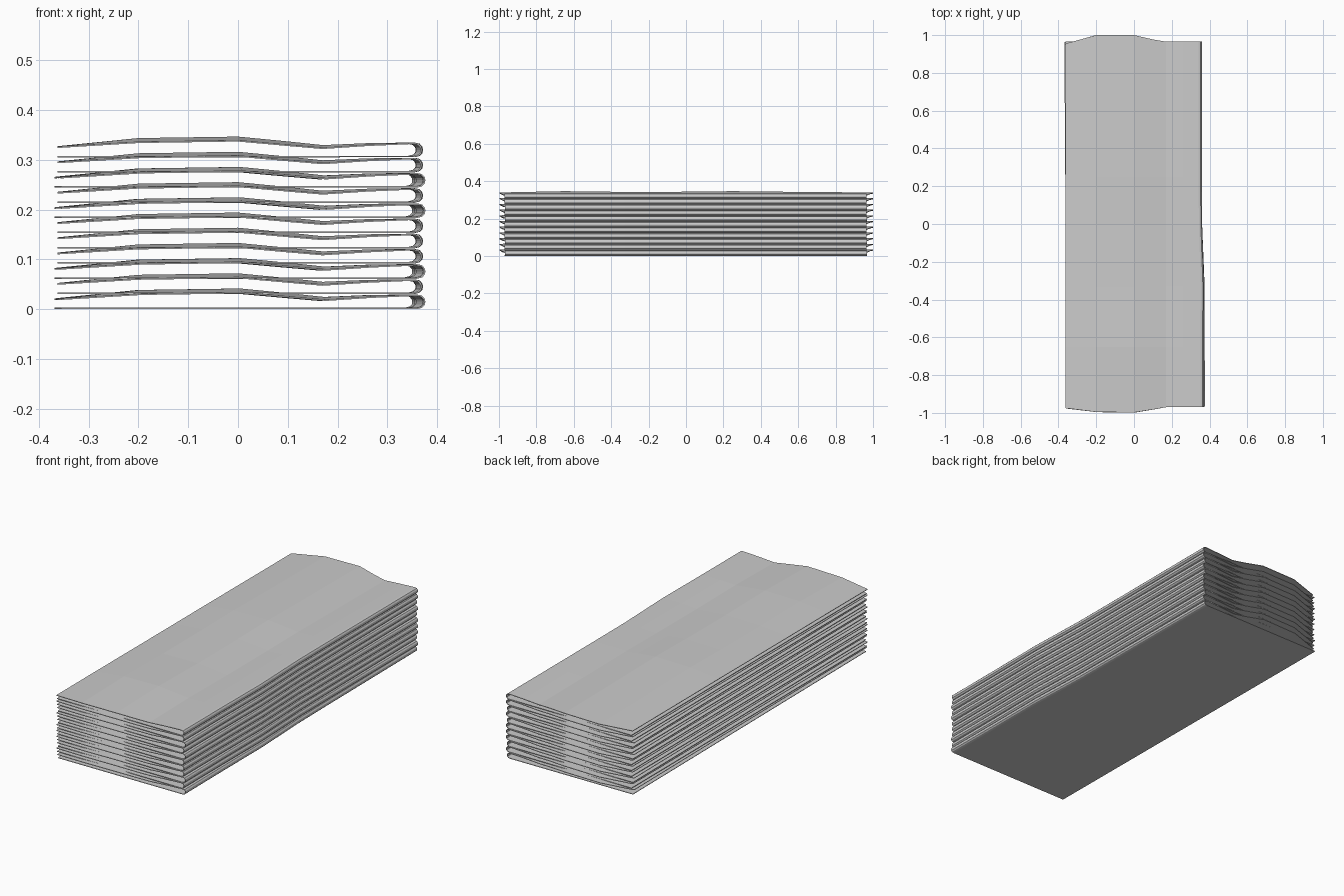
import bpy, bmesh
from mathutils import Matrix

LAYERS, PITCH, THICK = 11, 0.0305, 0.003
TURNED = {0, 2, 6, 8}          # layers lying slightly askew

cube = bpy.data.objects.get("Cube")
if cube:
    bpy.data.objects.remove(cube, do_unlink=True)

# Plain grey cloth
cloth = bpy.data.materials.new("grey cloth")
cloth.use_nodes = True
grey = (0.6, 0.6, 0.6, 1)
cloth.diffuse_color = grey
bsdf = cloth.node_tree.nodes["Principled BSDF"]
bsdf.inputs["Base Color"].default_value = grey
bsdf.inputs["Roughness"].default_value = 0.8

# Cross-section: x, z, extra length at the back, at the front, share of the crease height
UPPER = [(-0.362, 0.020, -0.01, 0.005, 0.1), (-0.2, 0.030, 0.035, 0.025, 1),
         (0.0, 0.033, 0.035, 0.028, 1), (0.1, 0.024, 0.012, 0.012, 0.9),
         (0.17, 0.018, 0, 0, 0.7), (0.26, 0.024, 0, 0, 0.4)]
FOLD = [(0.342, 0.028), (0.352, 0.026), (0.357, 0.020), (0.358, 0.015),
        (0.357, 0.009), (0.352, 0.004), (0.342, 0.0015)]
SECTION = UPPER + [(x, z, 0, 0, 0) for x, z in FOLD] + [(-0.362, 0.0015, 0, 0, 0)]

# Lengthwise stations: y, crease height, sideways bulge of the fold
STATIONS = [(-0.97, 0, 0.01), (-0.65, 0.007, 0.01), (-0.33, 0.003, 0.012),
            (0.0, 0.004, 0.001), (0.25, 0.007, 0), (0.6, 0.003, 0), (0.965, 0, 0)]


def folded_sheet(index):
    bm = bmesh.new()
    rows = []
    for y, crease, bulge in STATIONS:
        row = []
        for x, z, back, front, share in SECTION:
            end = back if y == STATIONS[-1][0] else -front if y == STATIONS[0][0] else 0
            side = bulge if x > 0.3 else 0
            row.append(bm.verts.new((x + side, y + end, z + crease * share)))
        rows.append(row)
    for a, b in zip(rows, rows[1:]):
        for i in range(len(SECTION) - 1):
            bm.faces.new((a[i], a[i + 1], b[i + 1], b[i]))
    if index in TURNED:
        bmesh.ops.rotate(bm, verts=bm.verts, matrix=Matrix.Rotation(0.007, 3, "Z"))
    bmesh.ops.translate(bm, verts=bm.verts, vec=(0, 0, index * PITCH))
    mesh = bpy.data.meshes.new("folded_sheet")
    bm.to_mesh(mesh)
    bm.free()
    mesh.materials.append(cloth)
    sheet = bpy.data.objects.new(f"folded_sheet_{index + 1}", mesh)
    bpy.context.collection.objects.link(sheet)
    # Cloth thickness
    solid = sheet.modifiers.new("thickness", "SOLIDIFY")
    solid.thickness = THICK
    solid.offset = 0


for layer in range(LAYERS):
    folded_sheet(layer)
